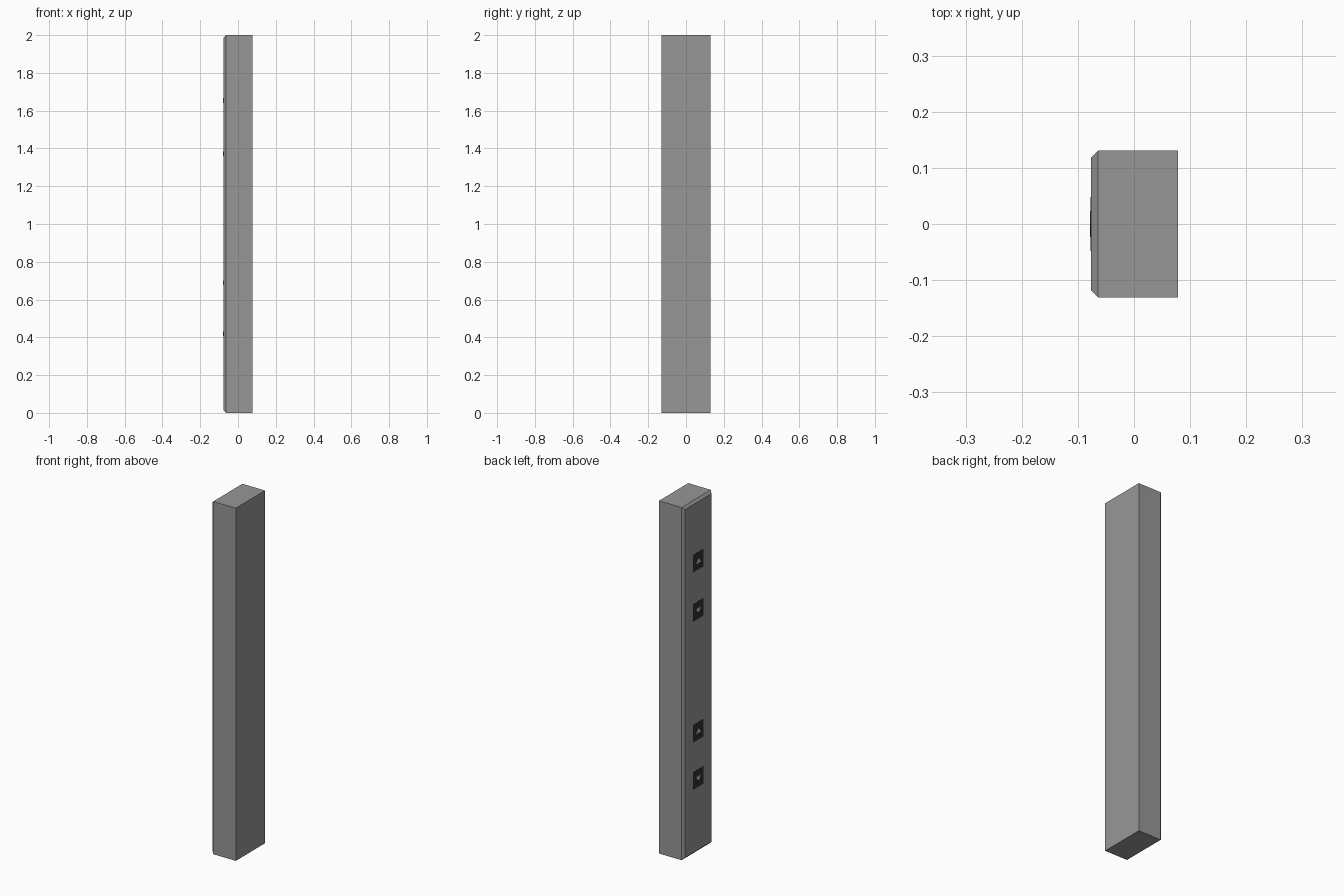
import bpy, bmesh

if "Cube" in bpy.data.objects:
    bpy.data.objects.remove(bpy.data.objects["Cube"])

FACE = -0.077   # x of the panel front


def make(name, bm, shade):
    bmesh.ops.recalc_face_normals(bm, faces=bm.faces)
    me = bpy.data.meshes.new(name)
    bm.to_mesh(me)
    bm.free()
    ob = bpy.data.objects.new(name, me)
    bpy.context.collection.objects.link(ob)
    m = bpy.data.materials.new(name + "_mat")
    m.diffuse_color = (shade, shade, shade, 1)
    m.use_nodes = True
    m.node_tree.nodes["Principled BSDF"].inputs["Base Color"].default_value = m.diffuse_color
    me.materials.append(m)
    return ob


def loft(bm, rings):
    # Capped solid through (y, z) outlines placed at successive x positions
    loops = [[bm.verts.new((x, y, z)) for y, z in pts] for x, pts in rings]
    n = len(loops[0])
    for a, b in zip(loops, loops[1:]):
        for i in range(n):
            bm.faces.new((a[i], a[(i + 1) % n], b[(i + 1) % n], b[i]))
    bm.faces.new(loops[0])
    bm.faces.new(loops[-1])


def rect(hy, hz, cz):
    return [(-hy, cz - hz), (hy, cz - hz), (hy, cz + hz), (-hy, cz + hz)]


# Tall housing with its front rim chamfered
bm = bmesh.new()
loft(bm, [(0.078, rect(0.131, 1, 1)), (-0.064, rect(0.131, 1, 1)),
          (FACE, rect(0.118, 0.987, 1))])
make("housing", bm, 0.31)

# Call buttons: dark plate with a raised arrow, alternately up and down
for i, (z, s) in enumerate([(1.652, 1), (1.373, -1), (0.688, 1), (0.42, -1)]):
    bm = bmesh.new()
    loft(bm, [(FACE + 0.004, rect(0.048, 0.05, z)),
              (FACE - 0.0004, rect(0.048, 0.05, z)),
              (FACE - 0.0008, rect(0.042, 0.044, z))])
    make(f"button_{i}", bm, 0.03)
    bm = bmesh.new()
    arrow = [(-0.023, z - 0.012 * s), (0.023, z - 0.012 * s), (0, z + 0.014 * s)]
    loft(bm, [(FACE, arrow), (FACE - 0.0018, arrow)])
    make(f"arrow_{i}", bm, 0.6)
